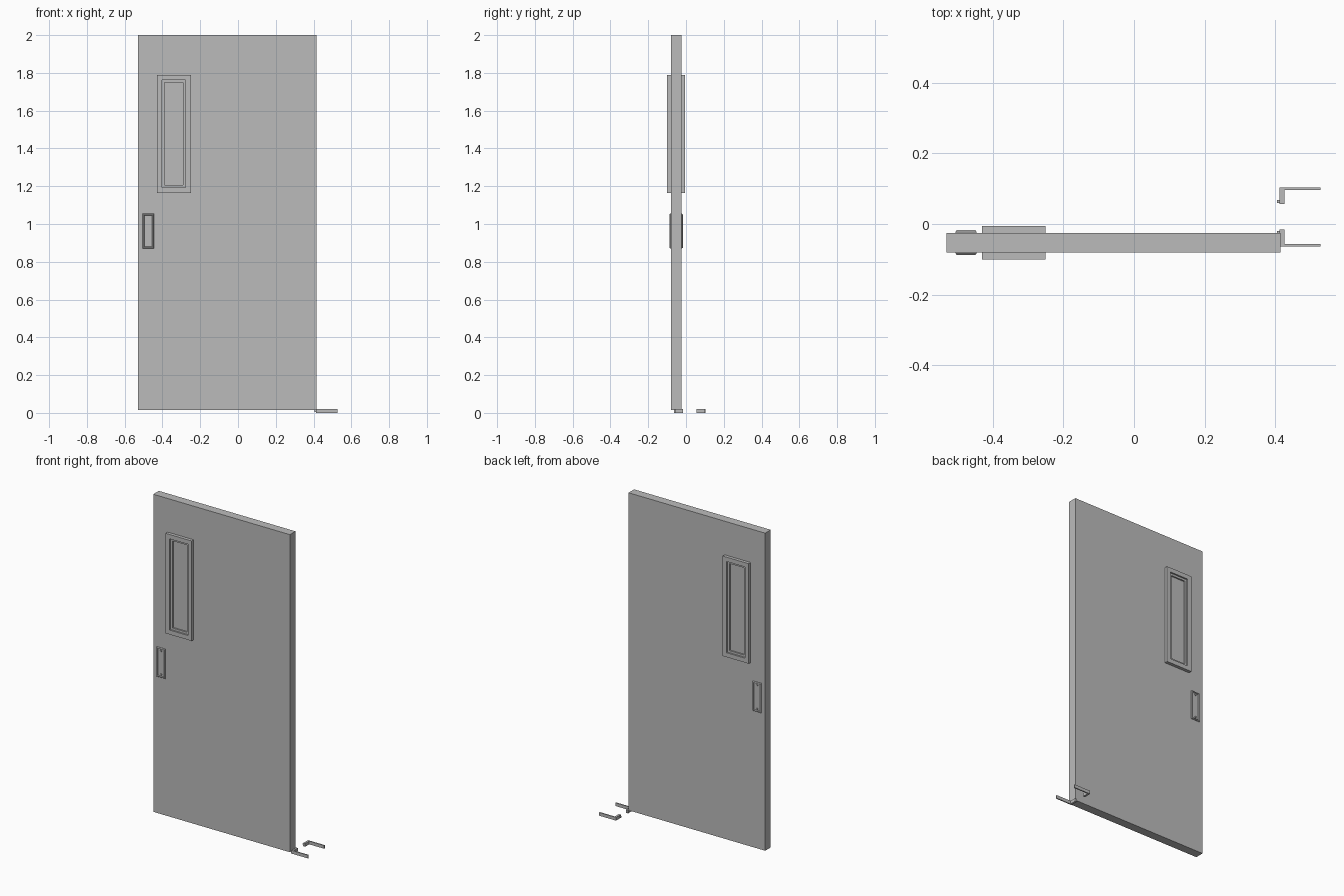
import bpy
import bmesh
from math import radians
from mathutils import Matrix

cube = bpy.data.objects.get("Cube")
if cube:
    bpy.data.objects.remove(cube, do_unlink=True)

# Single painted-metal colour
grey = bpy.data.materials.new("plain grey")
grey.use_nodes = True
colour = (0.5, 0.5, 0.5, 1)
grey.diffuse_color = colour
grey.node_tree.nodes["Principled BSDF"].inputs["Base Color"].default_value = colour

DOOR_FRONT, DOOR_BACK = -0.08, -0.025


def finish(name, bm):
    bmesh.ops.recalc_face_normals(bm, faces=bm.faces)
    mesh = bpy.data.meshes.new(name)
    bm.to_mesh(mesh)
    bm.free()
    mesh.materials.append(grey)
    obj = bpy.data.objects.new(name, mesh)
    bpy.context.collection.objects.link(obj)
    return obj


def add_box(bm, low, high):
    size = [b - a for a, b in zip(low, high)]
    centre = [(a + b) / 2 for a, b in zip(low, high)]
    matrix = Matrix.Translation(centre) @ Matrix.Diagonal((*size, 1))
    bmesh.ops.create_cube(bm, size=1, matrix=matrix)


def stepped_plate(name, x, z, surface, side, rings):
    """Loft rectangles (half width, half height, height off the door)."""
    bm = bmesh.new()
    loops = []
    for w, h, out in rings:
        corners = ((-w, -h), (w, -h), (w, h), (-w, h))
        loops.append([bm.verts.new((x + a, surface + side * out, z + b))
                      for a, b in corners])
    for lower, upper in zip(loops, loops[1:]):
        for i in range(4):
            j = (i + 1) % 4
            bm.faces.new((lower[i], lower[j], upper[j], upper[i]))
    bm.faces.new(loops[0])
    bm.faces.new(loops[-1])
    return finish(name, bm)


# Door slab
bm = bmesh.new()
add_box(bm, (-0.53, DOOR_FRONT, 0.015), (0.415, DOOR_BACK, 2))
finish("door_slab", bm)

# Window frame: outer border, inner step, recessed pane
window_rings = ((0.09, 0.3125, 0), (0.09, 0.3125, 0.02),
                (0.063, 0.285, 0.02), (0.063, 0.285, 0.01),
                (0.05, 0.272, 0.01), (0.05, 0.272, 0.001))
# Recessed pull: bevelled rim and sloped cup
pull_rings = ((0.03, 0.0925, 0), (0.03, 0.0925, 0.003),
              (0.026, 0.0885, 0.008), (0.023, 0.0855, 0.008),
              (0.02, 0.0825, 0.002))

for label, surface, side in (("front", DOOR_FRONT, -1), ("back", DOOR_BACK, 1)):
    stepped_plate(label + "_window", -0.34, 1.4775, surface, side, window_rings)
    stepped_plate(label + "_pull", -0.475, 0.9625, surface, side, pull_rings)

    # Screws at both ends of the pull
    bm = bmesh.new()
    for dz in (-0.074, 0.074):
        place = Matrix.Translation((-0.475, surface + side * 0.004, 0.9625 + dz))
        bmesh.ops.create_cone(bm, cap_ends=True, segments=12, radius1=0.006,
                              radius2=0.006, depth=0.008,
                              matrix=place @ Matrix.Rotation(radians(90), 4, 'X'))
    finish(label + "_pull_screws", bm)

# Floor guides: a matching pair of angled brackets
GUIDE_MIDDLE = 0.02
for label, side in (("front", -1), ("back", 1)):
    bm = bmesh.new()
    for x0, x1, near, far, z0, z1 in ((0.412, 0.425, 0.036, 0.083, 0, 0.02),
                                      (0.425, 0.528, 0.076, 0.083, 0, 0.02),
                                      (0.405, 0.412, 0.040, 0.048, 0.006, 0.014)):
        ys = sorted((GUIDE_MIDDLE + side * near, GUIDE_MIDDLE + side * far))
        add_box(bm, (x0, ys[0], z0), (x1, ys[1], z1))
    finish(label + "_floor_guide", bm)
